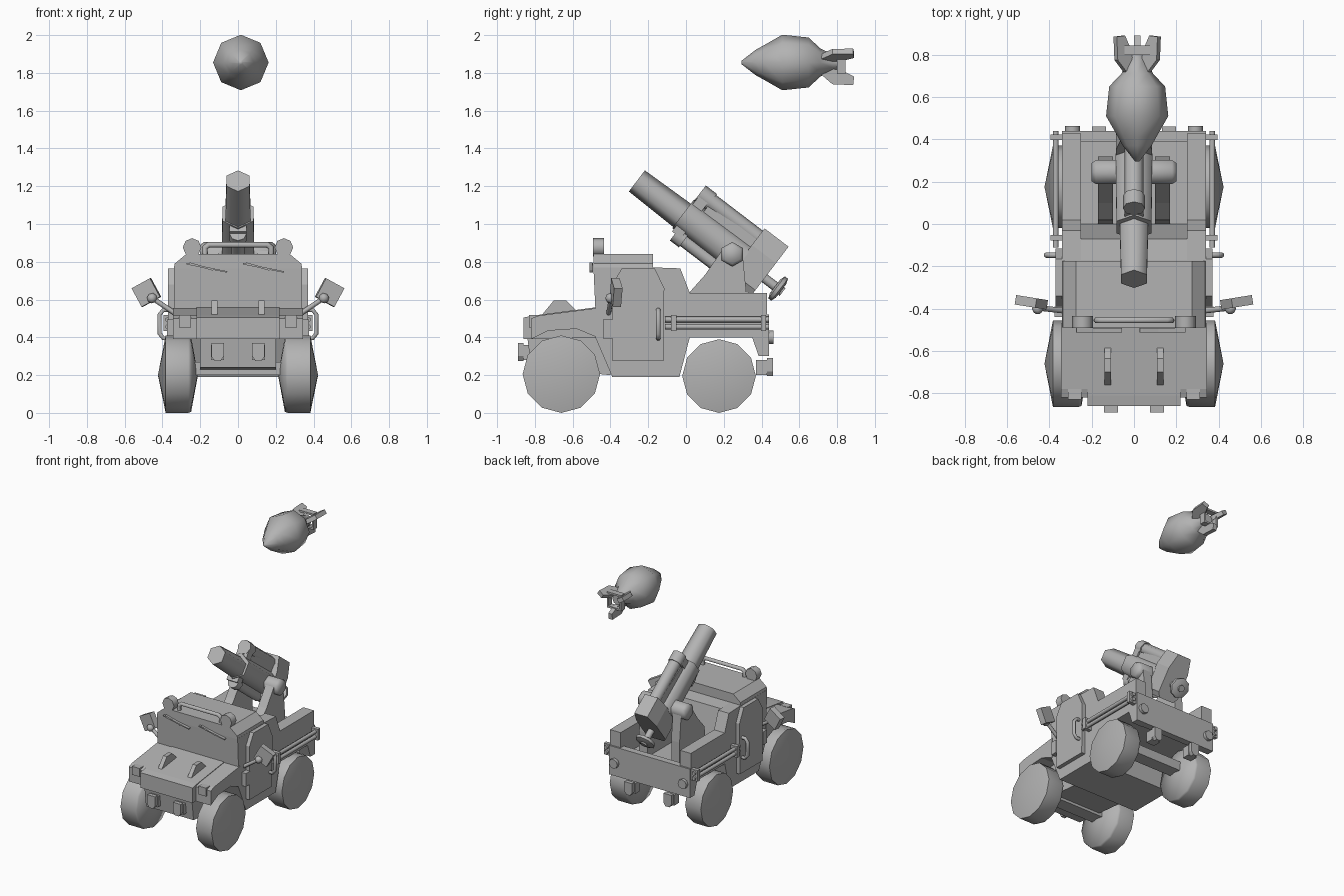
import bpy, bmesh, math
from mathutils import Vector, Matrix

cube = bpy.data.objects.get("Cube")
if cube:
    bpy.data.objects.remove(cube, do_unlink=True)

grey = bpy.data.materials.new("plain_grey")
grey.use_nodes = True
grey.diffuse_color = (0.45, 0.45, 0.45, 1)
grey.node_tree.nodes["Principled BSDF"].inputs["Base Color"].default_value = (0.45, 0.45, 0.45, 1)


def finish(name, bm, smooth=0):
    bmesh.ops.recalc_face_normals(bm, faces=bm.faces)
    me = bpy.data.meshes.new(name)
    bm.to_mesh(me)
    bm.free()
    me.materials.append(grey)
    ob = bpy.data.objects.new(name, me)
    bpy.context.collection.objects.link(ob)
    if smooth:
        bpy.ops.object.select_all(action='DESELECT')
        ob.select_set(True)
        bpy.context.view_layer.objects.active = ob
        bpy.ops.object.shade_smooth_by_angle(angle=math.radians(smooth))
    return ob


def prism(name, pts, a, b, place=lambda u, v, w: (w, u, v)):
    """Extrude a 2D outline from a to b; by default (y, z) along x."""
    bm = bmesh.new()
    lo = [bm.verts.new(place(u, v, a)) for u, v in pts]
    hi = [bm.verts.new(place(u, v, b)) for u, v in pts]
    bm.faces.new(lo)
    bm.faces.new(hi)
    for i in range(len(pts)):
        j = (i + 1) % len(pts)
        bm.faces.new((lo[i], lo[j], hi[j], hi[i]))
    return finish(name, bm)


def box(name, centre, size, turn=Matrix()):
    bm = bmesh.new()
    bmesh.ops.create_cube(bm, size=1)
    bm.transform(Matrix.Translation(centre) @ turn @ Matrix.Diagonal((*size, 1)))
    return finish(name, bm)


def lathe(name, profile, origin, axis, sides, smooth=65):
    """Spin (distance, radius) pairs around an axis."""
    bm = bmesh.new()
    rings = []
    for t, r in profile:
        angles = [math.pi / 2 + math.tau * k / sides for k in range(sides)]
        rings.append([bm.verts.new((r * math.cos(a), r * math.sin(a), t)) for a in angles])
    for r0, r1 in zip(rings, rings[1:]):
        for k in range(sides):
            m = (k + 1) % sides
            bm.faces.new((r0[k], r0[m], r1[m], r1[k]))
    bm.faces.new(rings[0])
    bm.faces.new(rings[-1])
    bmesh.ops.remove_doubles(bm, verts=bm.verts, dist=0.0005)
    turn = Vector(axis).to_track_quat('Z', 'Y').to_matrix().to_4x4()
    bm.transform(Matrix.Translation(origin) @ turn)
    return finish(name, bm, smooth)


def rod(name, p, q, r, sides=8):
    d = Vector(q) - Vector(p)
    return lathe(name, [(0, r), (d.length, r)], p, d, sides)


def bent_tube(name, pts, r):
    cu = bpy.data.curves.new(name, 'CURVE')
    cu.dimensions = '3D'
    cu.bevel_depth = r
    cu.bevel_resolution = 1
    cu.use_fill_caps = True
    sp = cu.splines.new('POLY')
    sp.points.add(len(pts) - 1)
    for point, co in zip(sp.points, pts):
        point.co = (*co, 1)
    cu.materials.append(grey)
    ob = bpy.data.objects.new(name, cu)
    bpy.context.collection.objects.link(ob)


# Cab, roof and hood
prism("cab", [(-.48, .40), (-.48, .555), (-.49, .77), (-.17, .77), (-.07, .76), (0, .45),
              (.02, .40), (-.035, .19), (-.39, .19)], -.34, .34)
prism("roof", [(-.34, .765), (-.335, .79), (-.275, .84), (.275, .84), (.335, .79), (.34, .765)],
      -.49, -.175, lambda u, v, w: (u, w, v))
prism("hood", [(-.86, .39), (-.86, .505), (-.81, .515), (-.47, .56), (-.47, .40)], -.22, .22)
prism("front_chassis", [(-.84, .40), (-.82, .24), (-.40, .20), (-.40, .42)], -.2, .2)

# Bed floor, tailgate and axles
box("bed_floor", (0, .2, .425), (.54, .42, .05))
box("tailgate", (0, .415, .41), (.68, .05, .22))
for y in (-.66, .175):
    box("axle", (0, y, .235), (.46, .10, .07))

for s in (1, -1):
    # Bed sides and fenders
    prism("bed_side", [(-.17, .77), (-.03, .765), (.02, .635), (.428, .635), (.428, .30), (.385, .30),
                       (.35, .40), (0, .40), (-.1, .45)], s * .25, s * .34)
    prism("fender", [(-.82, .39), (-.82, .50), (-.78, .515), (-.47, .555), (-.47, .40), (-.58, .445),
                     (-.73, .435)], s * .21, s * .345)
    prism("hood_rib", [(-.77, .51), (-.70, .595), (-.635, .595), (-.58, .54)], s * .108, s * .14)

    # Wheels with shallow cone faces
    for y, r in ((-.66, .205), (.175, .195)):
        lathe("wheel", [(0, 0), (.035, r * .97), (.05, r), (.17, r), (.21, 0)],
              (s * .213, y, r), (s, 0, 0), 12)

    # Lamps
    box("head_lamp", (s * .28, -.805, .485), (.064, .05, .064))
    rod("roof_lamp", (s * .243, -.435, .876), (s * .243, -.492, .876), .049)
    rod("tail_lamp", (s * .29, .43, .40), (s * .29, .463, .40), .036)

    # Doors with grab handles
    prism("door", [(-.39, .275), (-.39, .68), (-.34, .765), (-.165, .765), (-.115, .66), (-.12, .275)],
          s * .33, s * .37)
    bent_tube("door_handle", [(s * .36, -.147, .545), (s * .395, -.147, .545), (s * .415, -.147, .52),
                              (s * .415, -.147, .42), (s * .395, -.147, .395), (s * .36, -.147, .395)], .013)
    box("mirror_bracket", (s * .35, -.415, .445), (.05, .05, .10))

    # Wing mirrors
    box("wing_mirror", (s * .485, -.37, .637), (.112, .045, .112),
        Matrix.Rotation(s * .16, 4, 'Z') @ Matrix.Rotation(s * .5, 4, 'Y'))
    rod("mirror_arm", (s * .33, -.41, .525), (s * .465, -.395, .615), .013)
    lathe("mirror_joint", [(-.025, .01), (-.01, .026), (.01, .026), (.025, .01)],
          (s * .455, -.4, .607), (s, 0, .6), 8)

    # Side rails
    for z in (.456, .494):
        rod("side_rail", (s * .37, -.11, z), (s * .37, .44, z), .015, 6)
    for y in (-.065, .41):
        box("rail_bracket", (s * .365, y, .475), (.06, .028, .085))

    # Tow hooks
    for x, y, z, d in ((.108, -.83, .32, -1), (.165, .40, .24, 1)):
        box("tow_block", (s * x, y, z), (.07, .06, .08))
        prism("tow_hook", [(-.033, .05), (.033, .05), (.033, -.02), (.016, -.045), (-.016, -.045), (-.033, -.02)],
              y + d * .03, y + d * .06, lambda u, v, w: (s * x + u, w, z + v))

    # Gun mount cheeks and trunnions
    prism("mount_cheek", [(.0, .44), (.02, .64), (.10, .73), (.19, .86), (.22, .88), (.27, .88),
                          (.30, .84), (.32, .63), (.32, .44)], s * .10, s * .17)
    lathe("trunnion", [(0, .065), (.095, .065), (.115, .05)], (s * .085, .245, .84), (s, 0, 0), 6)

# Wipers and roof bar
for x in (-.165, .135):
    box("wiper_blade", (x, -.502, .768), (.22, .02, .008), Matrix.Rotation(.2, 4, 'Y'))
    box("wiper_arm", (x - .03, -.502, .775), (.13, .016, .008), Matrix.Rotation(.28, 4, 'Y'))
bent_tube("roof_bar", [(-.175, -.455, .83), (-.175, -.455, .875), (-.155, -.455, .89),
                       (.155, -.455, .89), (.175, -.455, .875), (.175, -.455, .83)], .016)

# Gun, laid out along its tilted axis
muzzle = Vector((0, -.26, 1.228))
back = Vector((0, .795, -.606))
up = Vector((0, .606, .795))


def gun_point(t, s, x=0):
    return muzzle + back * t + up * s + Vector((x, 0, 0))


def gun_part(name, profile, s=0, sides=6):
    return lathe(name, profile, gun_point(0, s), back, sides)


gun_part("barrel", [(0, .07), (.33, .078)])
gun_part("barrel_sleeve", [(.30, .095), (.70, .1)], .01)
gun_part("recoil_tube", [(.33, .045), (.80, .045)], .15, 8)
gun_part("recoil_collar", [(.305, .052), (.38, .052)], .15, 8)
gun_part("lower_tube", [(.33, .035), (.70, .035)], -.10, 8)
gun_part("lower_collar", [(.33, .045), (.39, .045)], -.10, 8)
prism("sleeve_clamp", [(.31, -.10), (.31, .15), (.37, .15), (.37, -.10)], -.045, .045, gun_point)
prism("sleeve_spine", [(.38, .05), (.38, .12), (.70, .15), (.70, .05)], -.04, .04, gun_point)
prism("breech", [(-.06, -.115), (-.085, -.08), (-.085, .1), (-.055, .21), (.055, .21), (.085, .1),
                 (.085, -.08), (.06, -.115)], .69, .85, lambda x, s, t: gun_point(t, s, x))
gun_part("elevation_screw", [(.84, .025), (.97, .025)], 0, 8)
gun_part("hand_wheel", [(.92, .045), (.93, .073), (.95, .073), (.96, .045)], 0, 8)

# Flying bomb with a square tail ring and three fins
bomb = Vector((.015, 0, 1.855))
lathe("bomb_body", [(.295, .01), (.37, .068), (.41, .09), (.51, .147), (.65, .132), (.71, .075), (.78, .042),
                    (.81, .038)], bomb, (0, 1, 0), 8)
for k in range(4):
    a = k * math.pi / 2
    box("bomb_tail_ring", bomb + Vector((math.cos(a) * .053, .822, -math.sin(a) * .053)), (.014, .045, .12),
        Matrix.Rotation(a, 4, 'Y'))
for k in range(3):
    a = math.pi / 6 + k * math.tau / 3
    out, side = Vector((math.cos(a), 0, math.sin(a))), Vector((-math.sin(a), 0, math.cos(a)))
    prism("bomb_fin", [(.70, .05), (.775, .115), (.885, .12), (.89, .075), (.82, .04), (.74, .03)], -.016, .016,
          lambda y, r, w: bomb + out * r + side * w + Vector((0, y, 0)))
